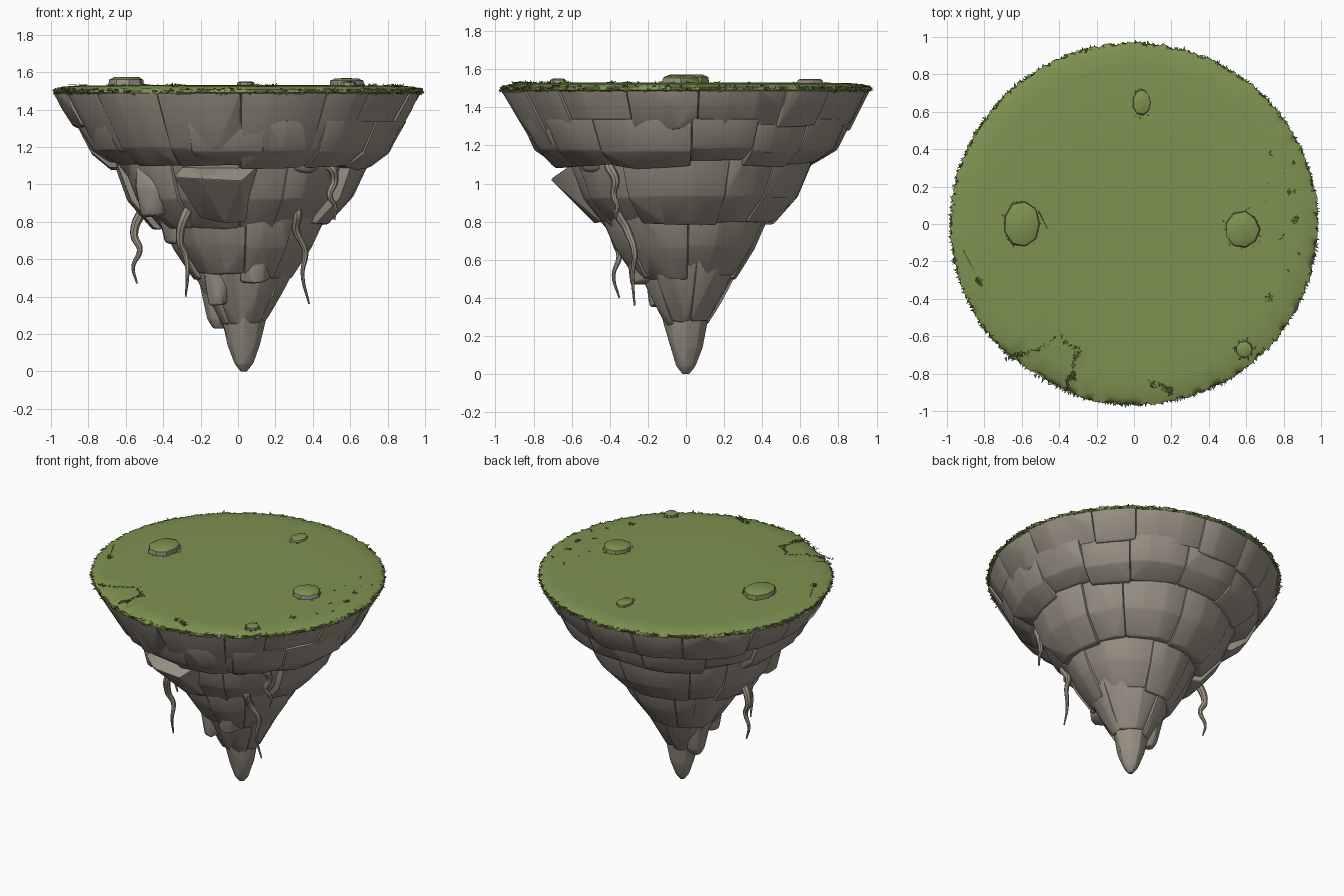
import bpy, bmesh, math, random
from mathutils import Vector

random.seed(7)
rnd = random.uniform
if bpy.data.objects.get("Cube"):
    bpy.data.objects.remove(bpy.data.objects["Cube"], do_unlink=True)

def material(name, *rgb):
    mat = bpy.data.materials.new(name)
    mat.use_nodes = True
    mat.diffuse_color = (*rgb, 1)
    mat.node_tree.nodes["Principled BSDF"].inputs["Base Color"].default_value = (*rgb, 1)
    return mat

rock = material("taupe rock", 0.315, 0.28, 0.23)
grass = material("meadow green", 0.21, 0.29, 0.082)
blades_green = material("deep grass green", 0.16, 0.23, 0.06)
bark = material("pale root", 0.34, 0.3, 0.235)

def place(name, data, angle):
    obj = bpy.data.objects.new(name, data)
    bpy.context.collection.objects.link(obj)
    bpy.ops.object.select_all(action="DESELECT")
    obj.select_set(True)
    bpy.context.view_layer.objects.active = obj
    if data.id_type == "CURVE":
        bpy.ops.object.convert(target="MESH")
    if angle:
        bpy.ops.object.shade_smooth_by_angle(angle=math.radians(angle))

def finish(bm, name, mats, angle=36):
    mesh = bpy.data.meshes.new(name)
    bm.to_mesh(mesh)
    bm.free()
    for mat in mats:
        mesh.materials.append(mat)
    place(name, mesh, angle)

def polar(angle, radius, z):
    return Vector((radius * math.cos(angle), 0.985 * radius * math.sin(angle), z))

def add_hull(target, points, bevel):
    """Add a chiselled convex stone to the target mesh."""
    bm = bmesh.new()
    for p in points:
        bm.verts.new(p)
    bmesh.ops.convex_hull(bm, input=bm.verts[:])
    bmesh.ops.delete(bm, geom=[v for v in bm.verts if not v.link_faces], context="VERTS")
    bmesh.ops.dissolve_limit(bm, angle_limit=0.1, verts=bm.verts[:], edges=bm.edges[:])
    if bevel:
        bmesh.ops.bevel(bm, geom=bm.edges[:], offset=bevel, segments=2,
                        profile=0.5, affect="EDGES", clamp_overlap=True)
    bmesh.ops.recalc_face_normals(bm, faces=bm.faces[:])
    temp = bpy.data.meshes.new("temp")
    bm.to_mesh(temp)
    bm.free()
    target.from_mesh(temp)
    bpy.data.meshes.remove(temp)

def wedge_points(start, end, profile, push, drop, shift):
    """Outer face on a curved grid, with a narrower back inside the core."""
    points = []
    for row, (z, radius) in enumerate(profile):
        level = z + drop * row / 2
        for col in range(4):
            a = start + (end - start) * col / 3
            points.append(polar(a, radius + push + rnd(-0.007, 0.007), level + rnd(-0.01, 0) * row))
        points += [polar(a, max(radius - 0.22, radius * 0.3), level) for a in (start, end)]
    return [p + Vector((shift, 0, 0)) for p in points]

def lathe(profile, segments, place_point):
    """Closed revolved surface; place_point(angle, ring, radius, z) sets each point."""
    bm = bmesh.new()
    rings = [[bm.verts.new(place_point(math.tau * s / segments, i, r, z)) for s in range(segments)]
             for i, (z, r) in enumerate(profile)]
    for low, high in zip(rings, rings[1:]):
        for s in range(segments):
            t = (s + 1) % segments
            bm.faces.new((low[s], low[t], high[t], high[s]))
    bm.faces.new(rings[0])
    bm.faces.new(rings[-1])
    bmesh.ops.recalc_face_normals(bm, faces=bm.faces[:])
    return bm

# Inner core that closes the gaps between the stones, recessed at the front
core = [(0.1, 0.03), (0.3, 0.1), (0.55, 0.23), (0.8, 0.41), (1.1, 0.65), (1.3, 0.84), (1.48, 0.95)]
finish(lathe(core, 40, lambda a, i, r, z: polar(a, r * (0.9 if math.sin(a) < -0.4 else 1), z)),
       "rock_core", [rock])

# Stepped tiers of fitted stones: name, count, sideways shift, profile from top to bottom
tiers = [
    ("rim_stones", 15, 0, [(1.488, 0.979), (1.4, 0.933), (1.3, 0.875)]),
    ("upper_stones", 13, 0.01, [(1.34, 0.885), (1.18, 0.805), (1.11, 0.695)]),
    ("middle_stones", 10, 0.01, [(1.15, 0.695), (0.93, 0.605), (0.79, 0.47)]),
    ("lower_stones", 7, 0.02, [(0.86, 0.46), (0.67, 0.37), (0.52, 0.265)]),
    ("spire_stones", 5, 0.03, [(0.6, 0.3), (0.42, 0.205), (0.28, 0.12)]),
]
long_rim = [(1.488, 0.979), (1.2, 0.805), (1.11, 0.695)]
for name, count, shift, profile in tiers:
    bm = bmesh.new()
    offset = rnd(0, 1)
    cuts = [math.tau * (k + offset + rnd(-0.22, 0.22)) / count for k in range(count)]
    for start, end in zip(cuts, cuts[1:] + [cuts[0] + math.tau]):
        shape, push, drop = profile, rnd(-0.009, 0.008), rnd(-0.025, 0.025)
        front = math.sin((start + end) / 2) < -0.45
        if name == "rim_stones" and front:
            shape = long_rim
        elif name == "middle_stones" and front:
            push -= 0.045
        add_hull(bm, wedge_points(start + 0.001, end - 0.001, shape, push, drop, shift), 0.01)
    finish(bm, name, [rock])

# Bottom tip and the smaller side spike
bm = bmesh.new()
for cx, cy, rows in (
        (0.03, 0, [(0, 0.018), (0.04, 0.05), (0.14, 0.088), (0.28, 0.12), (0.47, 0.15)]),
        (-0.1, 0.03, [(0.23, 0.035), (0.28, 0.065), (0.45, 0.1), (0.6, 0.14)])):
    add_hull(bm, [Vector((cx, cy, 0)) + polar(k * math.tau / 8, r * rnd(0.93, 1.05), z)
                  for z, r in rows for k in range(8)], 0.008)
finish(bm, "bottom_tip", [rock], 40)

# Jutting front ledge
bm = bmesh.new()
add_hull(bm, [(-0.28, -0.5, 1.12), (0.12, -0.5, 1.16), (-0.34, -0.58, 1.04), (-0.2, -0.7, 1.03),
              (0.02, -0.71, 1.02), (0.11, -0.6, 1.1), (-0.2, -0.45, 0.82), (-0.07, -0.48, 0.79),
              (0.04, -0.45, 0.8), (-0.2, -0.2, 0.88), (0.1, -0.2, 0.88)], 0.006)
finish(bm, "front_ledge", [rock], 20)

# Buttress stones at the front: centre, half size, taper
bm = bmesh.new()
for centre, size, taper in (
        ((-0.45, -0.27, 0.97), (0.11, 0.13, 0.13), 0.7), ((-0.33, -0.12, 0.83), (0.11, 0.12, 0.14), 0.6),
        ((0.09, -0.22, 0.68), (0.11, 0.1, 0.2), 0.75), ((0.33, -0.43, 1.16), (0.15, 0.16, 0.09), 0.75),
        ((-0.11, -0.14, 0.56), (0.09, 0.09, 0.19), 0.6)):
    points = []
    for level in (-1, 0.1, 1):
        width = taper if level < 0 else 1 - 0.15 * level
        for k in range(7):
            a = math.tau * k / 7 + rnd(-0.2, 0.2)
            points.append((centre[0] + size[0] * width * math.cos(a),
                           centre[1] + size[1] * width * math.sin(a),
                           centre[2] + size[2] * level + rnd(-0.02, 0.02)))
    add_hull(bm, points, 0.012)
finish(bm, "buttress_stones", [rock])

# Grass cap with a ragged edge and a sunken, straight-cut chip
def turf(angle, ring, radius, z):
    chip = 226 < math.degrees(angle) < 251
    if ring < 3:
        radius += rnd(-0.014, 0.01) - 0.016 * chip
    return polar(angle, radius, z - 0.01 * (chip and ring < 4))

cap = [(1.48, 0.955), (1.49, 0.979), (1.508, 0.981), (1.522, 0.94), (1.529, 0.85), (1.53, 0.5), (1.53, 0.1)]
finish(lathe(cap, 260, turf), "grass_cap", [grass], 50)

# Grass-topped mounds, bare stone on their front sides: x, y, width, depth, height
mounds = [(-0.6, 0, 0.1, 0.125, 0.05), (0.58, -0.03, 0.095, 0.1, 0.042),
          (0.04, 0.65, 0.05, 0.07, 0.025), (0.59, -0.67, 0.045, 0.045, 0.025)]
for number, (x, y, width, depth, height) in enumerate(mounds):
    bm = bmesh.new()
    points = []
    for scale, lift in ((1, -0.02), (0.95, 0.65), (0.7, 0.92), (0.25, 1)):
        for k in range(9):
            a, s = math.tau * k / 9, scale * rnd(0.95, 1.04)
            points.append((x + width * s * math.cos(a), y + depth * s * math.sin(a), 1.527 + height * lift))
    add_hull(bm, points, 0)
    for f in bm.faces:
        f.material_index = int(f.normal.z < 0.7 and f.normal.y < 0.3)
    finish(bm, "mound_%d" % (number + 1), [grass, rock])

def blade(bm, base, direction, length, width):
    side = direction.cross(Vector((rnd(-1, 1), rnd(-1, 1), rnd(0.2, 1)))).normalized() * width
    bm.faces.new([bm.verts.new(p) for p in
                  (base - side, base + side, base + direction.normalized() * length)])

def tuft(bm, x, y, count, spread):
    for _ in range(count):
        base = Vector((x + rnd(-spread, spread), y + rnd(-spread, spread), 1.525))
        blade(bm, base, Vector((rnd(-1, 1), rnd(-1, 1), rnd(0.2, 0.6))), rnd(0.012, 0.025), 0.007)

# Blades round the rim
bm = bmesh.new()
for k in range(900):
    a = math.tau * (k + rnd(0, 1)) / 900
    if k % 4 == 0 or not 229 < math.degrees(a) < 247:
        lean = polar(a + rnd(-0.9, 0.9), 1, rnd(-0.5, 0.4))
        blade(bm, polar(a, rnd(0.962, 0.974), rnd(1.486, 1.51)), lean, rnd(0.015, 0.032), 0.01)
finish(bm, "rim_grass", [blades_green], 0)

# Tufts round the mounds, along the chip and scattered, with two long straws
bm = bmesh.new()
for x, y, width, depth, height in mounds:
    for k in range(30):
        a = math.tau * k / 30
        tuft(bm, x + width * math.cos(a), y + depth * math.sin(a), 1, 0.01)
chip_line = [(-0.68, -0.71), (-0.54, -0.68), (-0.4, -0.6), (-0.3, -0.68), (-0.34, -0.8), (-0.36, -0.87)]
for a, b in zip(chip_line, chip_line[1:]):
    for k in range(10):
        tuft(bm, *Vector(a).lerp(Vector(b), k / 10), 2, 0.008)
for x, y in ((0.1, -0.86), (0.15, -0.87), (0.19, -0.89), (-0.3, -0.69), (-0.33, -0.81),
             (-0.83, -0.31), (0.84, 0.17), (0.86, 0.02), (0.72, -0.39)):
    tuft(bm, x, y, 20, 0.018)
for k in range(9):
    tuft(bm, rnd(0.7, 0.88), rnd(-0.35, 0.38), 2, 0.004)
for x, y, dx, dy in ((-0.91, -0.14, 0.1, -0.2), (-0.51, 0.07, 0.05, -0.1)):
    blade(bm, Vector((x, y, 1.533)), Vector((dx, dy, 0)), math.hypot(dx, dy), 0.005)
finish(bm, "grass_tufts", [blades_green], 0)

# Hanging roots, thick at the rock and thin at the end
roots = [
    [(-0.44, 0.04, 0.92), (-0.52, 0.06, 0.84), (-0.555, 0.07, 0.73), (-0.525, 0.06, 0.65),
     (-0.56, 0.07, 0.56), (-0.54, 0.07, 0.47)],
    [(-0.22, -0.34, 0.92), (-0.27, -0.4, 0.86), (-0.31, -0.37, 0.7), (-0.28, -0.35, 0.62),
     (-0.27, -0.38, 0.52), (-0.28, -0.35, 0.4)],
    [(0.27, -0.27, 0.83), (0.31, -0.35, 0.87), (0.31, -0.31, 0.76), (0.36, -0.27, 0.64),
     (0.345, -0.28, 0.52), (0.38, -0.27, 0.36)],
    [(0.44, -0.33, 1.06), (0.49, -0.4, 1.1), (0.515, -0.37, 1.02), (0.49, -0.38, 0.94),
     (0.52, -0.36, 0.88), (0.515, -0.37, 0.81)]]
for number, path in enumerate(roots):
    curve = bpy.data.curves.new("root", "CURVE")
    curve.dimensions = "3D"
    curve.bevel_depth, curve.bevel_resolution, curve.resolution_u = 0.033, 2, 6
    spline = curve.splines.new("BEZIER")
    spline.bezier_points.add(len(path) - 1)
    for k, (point, co) in enumerate(zip(spline.bezier_points, path)):
        point.co, point.radius = co, 1 - 0.17 * k
        point.handle_left_type = point.handle_right_type = "AUTO"
    curve.materials.append(bark)
    place("hanging_root_%d" % (number + 1), curve, 40)
